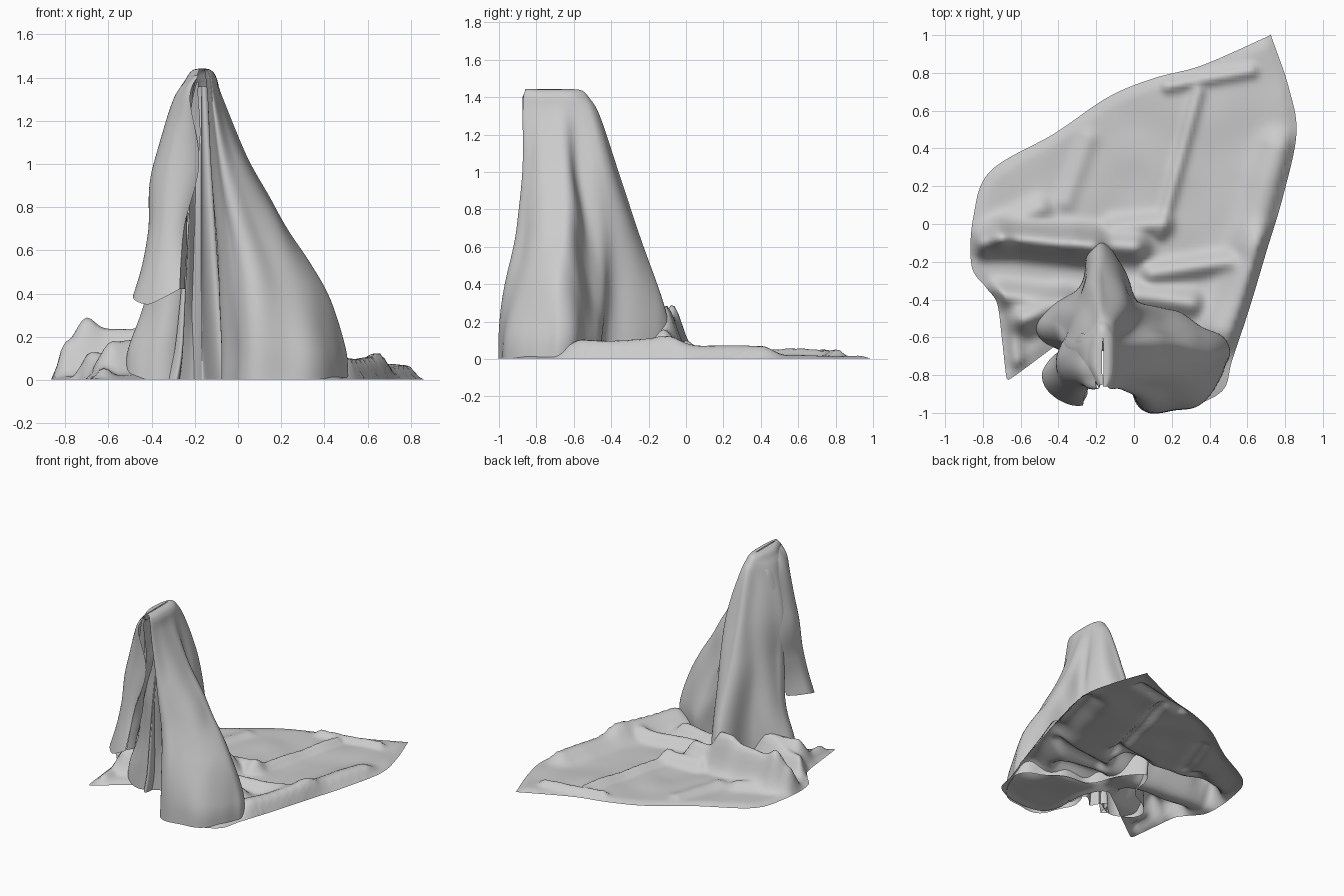
import bpy, math
from mathutils import Vector, noise
from mathutils.geometry import delaunay_2d_cdt

cube = bpy.data.objects.get("Cube")
if cube:
    bpy.data.objects.remove(cube)

cloth = bpy.data.materials.new("grey_cloth")
cloth.use_nodes = True
cloth.diffuse_color = (0.6, 0.6, 0.6, 1)
cloth.node_tree.nodes["Principled BSDF"].inputs["Base Color"].default_value = (0.6, 0.6, 0.6, 1)


def add_object(name, verts, faces):
    mesh = bpy.data.meshes.new(name)
    mesh.from_pydata([tuple(v) for v in verts], [], faces)
    mesh.materials.append(cloth)
    mesh.shade_smooth()
    obj = bpy.data.objects.new(name, mesh)
    bpy.context.collection.objects.link(obj)
    return obj


def spline(points, count, closed=False):
    """Sample a smooth curve that passes through the points."""
    n = len(points)
    spans = n if closed else n - 1
    pick = (lambda i: points[i % n]) if closed else (lambda i: points[max(0, min(n - 1, i))])
    result = []
    for k in range(count):
        s = k / (count if closed else count - 1) * spans
        i = min(int(s), spans - 1)
        t = s - i
        a, b, c, d = (pick(i + j) for j in (-1, 0, 1, 2))
        result.append(b + (c - a) * (t / 2) + (a * 2 - b * 5 + c * 4 - d) * (t * t / 2)
                      + (b * 3 - a - c * 3 + d) * (t ** 3 / 2))
    return result


def loft(name, sections, across, down, pleat):
    """Skin a sheet through open sections and push it out into pleats."""
    rows = [spline(s, across) for s in sections]
    columns = [spline([r[i] for r in rows], down) for i in range(across)]
    verts, faces = [], []
    for i, column in enumerate(columns):
        for j, p in enumerate(column):
            q = p.copy()
            side = columns[min(i + 1, across - 1)][j] - columns[max(i - 1, 0)][j]
            out = Vector((side.y, -side.x, 0))
            if out.length > 1e-6:
                q += out.normalized() * pleat(i / (across - 1), p)
            q.z = max(q.z, 0.002)
            verts.append(q)
    for i in range(across - 1):
        for j in range(down - 1):
            a = i * down + j
            faces.append((a, a + 1, a + down + 1, a + down))
    return add_object(name, verts, faces)


def section(z, flat):
    return [Vector((x, y, z)) for x, y in zip(flat[::2], flat[1::2])]


# Draped cloak: plan outline at each height, from the inner right edge round the back
cloak = [
    section(1.4, [-.15, -.8, -.13, -.87, -.105, -.8, -.1, -.7, -.105, -.6, -.13, -.54,
                  -.165, -.52, -.2, -.54, -.23, -.62, -.235, -.75, -.19, -.86]),
    section(1.3, [-.14, -.72, -.12, -.87, -.085, -.8, -.07, -.68, -.085, -.58, -.1, -.5,
                  -.17, -.46, -.23, -.53, -.29, -.64, -.27, -.78, -.21, -.72]),
    section(1.0, [-.12, -.65, -.09, -.86, 0, -.82, .06, -.66, -.02, -.56, -.04, -.43,
                  -.17, -.35, -.27, -.45, -.37, -.62, -.31, -.75, -.2, -.64]),
    section(.7, [-.1, -.62, -.06, -.88, .1, -.87, .24, -.65, .05, -.53, -.02, -.39,
                 -.17, -.25, -.29, -.41, -.38, -.58, -.3, -.7, -.2, -.62]),
    section(.4, [-.08, -.6, -.03, -.91, .2, -.93, .42, -.69, .14, -.5, 0, -.38,
                 -.17, -.16, -.29, -.37, -.43, -.52, -.32, -.66, -.18, -.6]),
    section(.15, [-.06, -.62, 0, -.94, .27, -.97, .51, -.7, .26, -.49, .02, -.4,
                  -.18, -.08, -.31, -.36, -.51, -.5, -.4, -.66, -.18, -.62]),
]


def crown(z, width):
    return [Vector((-.165 + (p.x + .165) * width, -.86 + (p.y + .87) * (.72 + width / 4), z))
            for p in cloak[0]]


hem = [Vector((p.x * 1.02, p.y * 1.01, 0)) for p in cloak[-1]]


def cloak_pleat(u, p):
    fall = min(1, max(0, 1.4 - p.z) * 1.5)
    wave = math.sin(u * 62 + 2 * noise.noise(p)) + .7 * math.sin(u * 37 + p.z * 2)
    return fall * (.008 * wave + .025 * noise.noise(Vector((p.x * 6, p.y * 6, p.z * 1.5))))


loft("draped_cloak", [crown(1.443, .05), crown(1.435, .6)] + cloak + [hem], 220, 90, cloak_pleat)

# Loose panel hanging at the front, ending above the floor
panel = [
    section(1.41, [-.2, -.6, -.215, -.7, -.21, -.82, -.18, -.87]),
    section(1.3, [-.27, -.58, -.3, -.7, -.28, -.83, -.22, -.87]),
    section(1.0, [-.32, -.58, -.395, -.7, -.32, -.85, -.18, -.84]),
    section(.7, [-.34, -.6, -.42, -.74, -.36, -.88, -.25, -.88]),
    section(.39, [-.38, -.66, -.49, -.78, -.42, -.93, -.27, -.96]),
]
panel[-1][-1].z = .42
panel[-1][-2].z = .35
loft("front_panel", panel, 50, 60,
     lambda u, p: .02 * noise.noise(p * 3) + .005 * math.sin(u * 16))

# Turned-in flap along the panel edge
flap = [
    section(1.38, [-.18, -.87, -.19, -.82, -.18, -.75]),
    section(1.05, [-.18, -.84, -.24, -.78, -.22, -.7]),
    section(.7, [-.26, -.88, -.24, -.8, -.28, -.72]),
    section(.42, [-.27, -.95, -.24, -.88, -.3, -.8]),
]
loft("panel_inner_flap", flap, 20, 40, lambda u, p: .02 * noise.noise(p * 5))

# Gathered folds inside the front opening
gather = [section(z, [-.165 - w, -.66, -.165, -.62, -.15 + w, -.68])
          for z, w in ((1.36, .03), (1.0, .06), (.5, .1), (.15, .13), (0, .16))]
loft("inner_folds", gather, 60, 50,
     lambda u, p: (1.5 - p.z) * .035 * math.sin(u * 15 + p.z * 1.5))

# Floor sheet: outline and raised folds (start, end, height, width)
outline = [Vector(p) for p in (
    (.69, .985), (.72, 1), (.735, .97), (.82, .72), (.86, .48), (.79, .15), (.7, -.15),
    (.61, -.45), (.52, -.72), (.47, -.88), (.3, -.96), (.08, -.96), (-.01, -.85), (-.03, -.6),
    (-.12, -.45), (-.25, -.52), (-.45, -.67), (-.64, -.81), (-.67, -.82), (-.68, -.78),
    (-.7, -.6), (-.725, -.42), (-.78, -.34), (-.86, -.22), (-.85, .04), (-.76, .28),
    (-.42, .48), (-.14, .67), (.1, .77), (.36, .84))]
edge = spline(outline, 400, True)
folds = [((.14, -.05), (.34, .7), .05, .04), ((.18, .73), (.62, .81), .05, .04),
         ((.1, -.26), (.5, -.2), .08, .06), ((.48, -.55), (.66, -.1), .1, .12),
         ((.62, -.1), (.76, .4), .07, .1), ((-.22, -.12), (-.7, -.07), .24, .08),
         ((-.7, -.08), (-.79, -.1), .17, .07), ((-.36, .12), (-.24, .45), .035, .06),
         ((-.7, -.38), (-.3, -.42), .13, .07), ((-.38, -.43), (-.58, -.5), .18, .08),
         ((-.3, -.1), (0, -.12), .16, .08), ((-.1, -.02), (.15, .0), .08, .06),
         ((.02, -.38), (.3, -.42), .09, .07), ((-.62, -.72), (-.64, -.45), .05, .05),
         ((-.66, .0), (-.5, .08), .06, .07)]


def segment_distance(p, a, b):
    a, b = Vector(a), Vector(b)
    t = max(0, min(1, (p - a).dot(b - a) / (b - a).length_squared))
    return (p - a - (b - a) * t).length


def rim_distance(p):
    return min((p - e).length_squared for e in edge) ** .5


def sheet_height(p):
    total = .015 ** 2
    for a, b, height, width in folds:
        total += (height * math.exp(-(segment_distance(p, a, b) / width) ** 2)) ** 2
    wrinkle = .012 * noise.noise(Vector((p.x * 4, p.y * 4, 0)))
    return max(.002, (math.sqrt(total) + wrinkle) * min(1, rim_distance(p) / .05) ** .8)


step = .02
grid = [Vector((i * step, j * step)) for i in range(-44, 45) for j in range(-50, 51)]
grid = [p for p in grid if rim_distance(p) > .011]
count = len(edge)
loop = [(i, (i + 1) % count) for i in range(count)]
points, _, tris, *_ = delaunay_2d_cdt(edge + grid, loop, [list(range(count))], 1, 1e-5)
used = sorted({i for t in tris for i in t})
index = {old: new for new, old in enumerate(used)}
add_object("floor_sheet", [(*points[i], sheet_height(points[i])) for i in used],
           [[index[i] for i in t] for t in tris])
